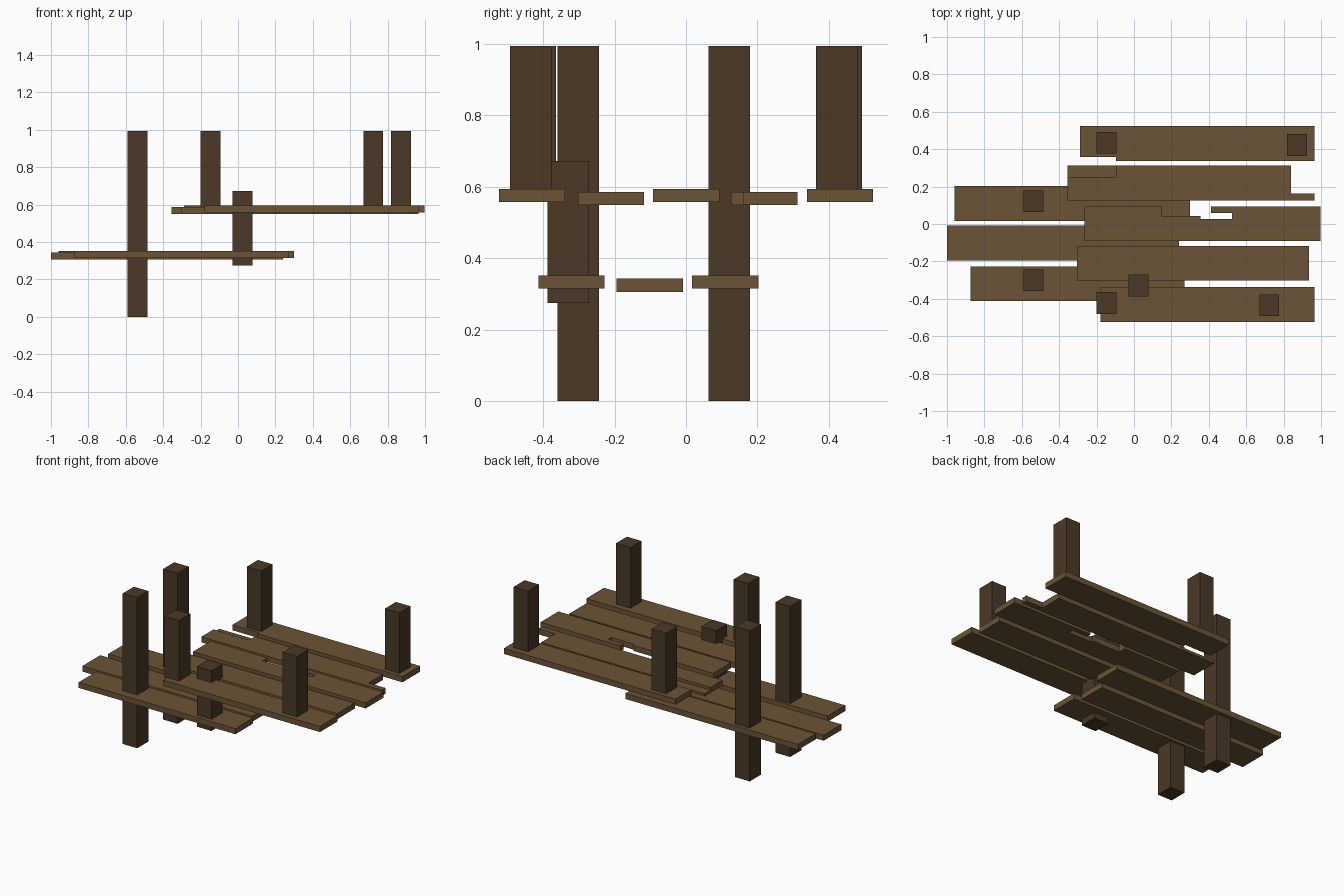
import bpy, bmesh

cube = bpy.data.objects.get("Cube")
if cube:
    bpy.data.objects.remove(cube, do_unlink=True)


def material(name, rgb):
    m = bpy.data.materials.new(name)
    m.use_nodes = True
    m.diffuse_color = (*rgb, 1)
    bsdf = next(n for n in m.node_tree.nodes if n.type == 'BSDF_PRINCIPLED')
    bsdf.inputs["Base Color"].default_value = (*rgb, 1)
    bsdf.inputs["Roughness"].default_value = 0.9
    return m


PLANK = material("plank brown", (0.147, 0.087, 0.037))
POST = material("dark post brown", (0.069, 0.040, 0.019))


def prism(name, outline, z0, z1, mat):
    """Extrude a counter-clockwise outline from z0 up to z1."""
    bm = bmesh.new()
    base = bm.faces.new([bm.verts.new((x, y, z0)) for x, y in outline])
    top = bmesh.ops.extrude_face_region(bm, geom=[base], use_keep_orig=True)
    for v in top["geom"]:
        if isinstance(v, bmesh.types.BMVert):
            v.co.z = z1
    bmesh.ops.recalc_face_normals(bm, faces=bm.faces)
    me = bpy.data.meshes.new(name)
    bm.to_mesh(me)
    bm.free()
    me.materials.append(mat)
    ob = bpy.data.objects.new(name, me)
    bpy.context.collection.objects.link(ob)
    return ob


def box(name, x0, x1, y0, y1, z0, z1, mat):
    return prism(name, [(x0, y0), (x1, y0), (x1, y1), (x0, y1)], z0, z1, mat)


# Lower deck
box("lower_plank_back", -0.96, 0.30, 0.017, 0.203, 0.315, 0.352, PLANK)
box("lower_plank_middle", -1.0, 0.24, -0.195, -0.009, 0.306, 0.343, PLANK)
box("lower_plank_front", -0.875, 0.27, -0.413, -0.228, 0.315, 0.352, PLANK)

# Upper deck, whole planks
box("upper_plank_front", -0.18, 0.965, -0.523, -0.338, 0.557, 0.594, PLANK)
box("upper_plank_inner_front", -0.305, 0.935, -0.302, -0.117, 0.549, 0.586, PLANK)

# Upper deck, broken planks
prism("upper_plank_middle", [
    (-0.265, -0.092), (0.997, -0.092), (0.997, 0.094), (0.413, 0.094),
    (0.413, 0.060), (0.525, 0.060), (0.525, 0.028), (0.355, 0.028),
    (0.355, 0.043), (0.15, 0.043), (0.15, 0.094), (-0.265, 0.094)],
    0.557, 0.594, PLANK)
prism("upper_plank_inner_back", [
    (-0.355, 0.126), (0.965, 0.126), (0.965, 0.163), (0.84, 0.163),
    (0.84, 0.312), (-0.095, 0.312), (-0.095, 0.252), (-0.355, 0.252)],
    0.549, 0.586, PLANK)
box("chipped_corner", -0.355, -0.095, 0.252, 0.312, 0.549, 0.567, PLANK)
prism("upper_plank_back", [
    (-0.29, 0.358), (-0.095, 0.358), (-0.095, 0.338), (0.965, 0.338),
    (0.965, 0.523), (-0.29, 0.523)], 0.557, 0.594, PLANK)

# Posts: name, x centre, y centre, bottom, top
for name, x, y, z0, z1 in [
        ("tall_post_back", -0.538, 0.121, 0.0, 0.994),
        ("tall_post_front", -0.538, -0.301, 0.0, 0.994),
        ("short_post_middle", 0.024, -0.329, 0.275, 0.673),
        ("upper_post_back_right", -0.147, 0.435, 0.585, 0.994),
        ("upper_post_back_left", 0.871, 0.422, 0.585, 0.994),
        ("upper_post_front_right", -0.147, -0.422, 0.585, 0.994),
        ("upper_post_front_left", 0.723, -0.434, 0.585, 0.994)]:
    box(name, x - 0.053, x + 0.053, y - 0.058, y + 0.058, z0, z1, POST)
